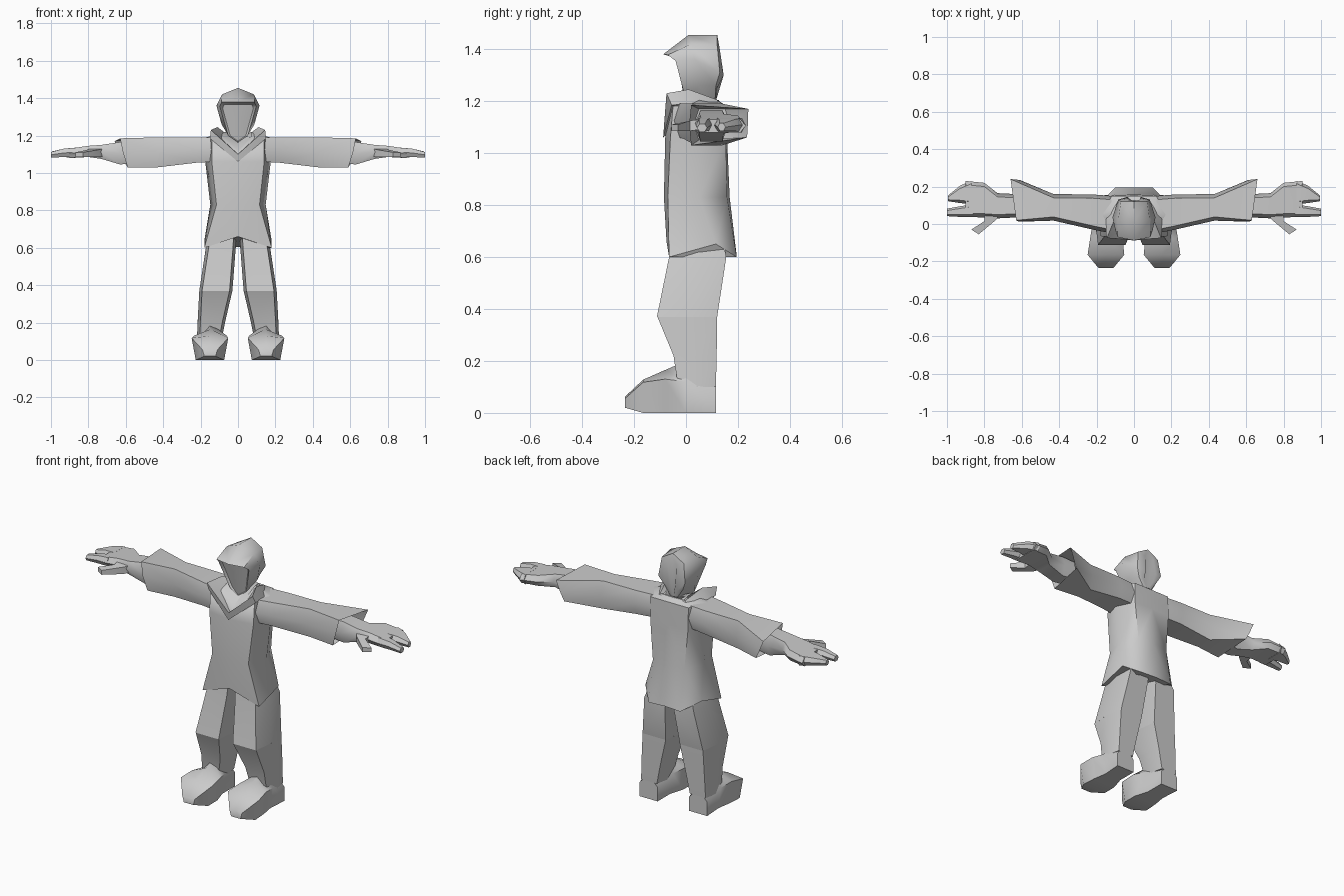
import bpy, bmesh, math


def loft(name, rings, closed=True, cap_start=True, cap_end=True, angle=50):
    """Skin a list of equal-length rings, then mirror across x = 0."""
    bm = bmesh.new()
    vs = [[bm.verts.new(p) for p in r] for r in rings]
    n = len(rings[0])
    for a, b in zip(vs, vs[1:]):
        for i in range(n if closed else n - 1):
            j = (i + 1) % n
            bm.faces.new((a[i], a[j], b[j], b[i]))
    if cap_start:
        bm.faces.new(vs[0][::-1])
    if cap_end:
        bm.faces.new(vs[-1])
    bmesh.ops.recalc_face_normals(bm, faces=bm.faces)
    me = bpy.data.meshes.new(name)
    bm.to_mesh(me)
    bm.free()
    ob = bpy.data.objects.new(name, me)
    bpy.context.collection.objects.link(ob)
    m = ob.modifiers.new("Mirror", 'MIRROR')
    m.use_clip = True
    bpy.ops.object.select_all(action='DESELECT')
    bpy.context.view_layer.objects.active = ob
    ob.select_set(True)
    bpy.ops.object.modifier_apply(modifier="Mirror")
    # consistent outward normals
    bm = bmesh.new()
    bm.from_mesh(ob.data)
    bmesh.ops.recalc_face_normals(bm, faces=bm.faces)
    bm.to_mesh(ob.data)
    bm.free()
    bpy.ops.object.shade_smooth_by_angle(angle=math.radians(angle))
    return ob


def hexagon(u0, u1, v0, v1, inset):
    vm = (v0 + v1) / 2
    return [(u0, vm), (u0 + inset, v1), (u1 - inset, v1),
            (u1, vm), (u1 - inset, v0), (u0 + inset, v0)]


def x_ring(x, y0, y1, z0, z1, inset=0.02, slant=0.0):
    """Hexagon across the arm; slant pushes its upper edge outward."""
    return [(x + slant * (z - z0), y, z) for y, z in hexagon(y0, y1, z0, z1, inset)]


def z_ring(z, x0, x1, y0, y1, inset=0.015):
    return [(x, y, z) for x, y in hexagon(x0, x1, y0, y1, inset)]


# Coat body: half rings from front centre round to back centre
loft("coat_body", [
    [(0, -.075, .66), (.18, -.065, .60), (.178, .115, .65), (.10, .195, .60), (0, .195, .605)],
    [(0, -.085, .83), (.115, -.07, .83), (.148, .05, .83), (.10, .158, .83), (0, .168, .83)],
    [(0, -.08, 1.06), (.14, -.06, 1.06), (.175, .05, 1.06), (.12, .153, 1.06), (0, .158, 1.06)],
    [(0, -.075, 1.09), (.14, -.05, 1.18), (.17, .05, 1.19), (.12, .15, 1.185), (0, .15, 1.185)],
    [(0, -.04, 1.12), (.07, -.02, 1.19), (.07, .05, 1.22), (.05, .115, 1.205), (0, .12, 1.205)],
], closed=False)

# Standing collar with a V front
loft("collar", [
    [(0, -.088, 1.06), (0, -.085, 1.10), (0, -.05, 1.09)],
    [(.15, -.055, 1.185), (.145, -.075, 1.23), (.075, -.03, 1.17)],
    [(.15, .03, 1.19), (.11, .01, 1.245), (.07, .04, 1.20)],
    [(.09, .13, 1.185), (.08, .12, 1.205), (.05, .10, 1.20)],
    [(0, .14, 1.185), (0, .125, 1.205), (0, .10, 1.20)],
], cap_start=False, cap_end=False, angle=35)

# Hooded head: recessed face, brim, crown, back of the head
loft("hooded_head", [
    [(0, -.035, 1.365), (.075, -.033, 1.365), (.082, -.025, 1.345), (.042, .01, 1.20), (0, .0, 1.17)],
    [(0, -.088, 1.38), (.088, -.07, 1.378), (.098, -.04, 1.355), (.052, .0, 1.20), (0, .0, 1.165)],
    [(0, .01, 1.455), (.085, .02, 1.42), (.115, .035, 1.36), (.088, .05, 1.26), (0, .05, 1.16)],
    [(0, .12, 1.455), (.07, .12, 1.415), (.085, .13, 1.31), (.06, .115, 1.26), (0, .11, 1.17)],
    [(0, .122, 1.44), (.03, .13, 1.40), (.035, .145, 1.30), (.03, .12, 1.25), (0, .115, 1.20)],
], closed=False)

# Wide sleeves, flared backward at the cuff and hollow at the end
loft("sleeves", [
    x_ring(.12, -.05, .15, 1.06, 1.19),
    x_ring(.22, -.03, .158, 1.055, 1.19),
    x_ring(.43, .018, .16, 1.03, 1.19),
    [(.615, .012, 1.11), (.63, .02, 1.185), (.66, .24, 1.17),
     (.635, .238, 1.11), (.61, .235, 1.06), (.59, .02, 1.03)],
    x_ring(.54, .03, .17, 1.05, 1.17),
])

# Forearm and palm
loft("hands", [
    x_ring(.50, .035, .16, 1.06, 1.16),
    x_ring(.63, .035, .16, 1.045, 1.165),
    x_ring(.73, .03, .165, 1.075, 1.15),
    x_ring(.80, .035, .22, 1.085, 1.145),
    x_ring(.90, .038, .23, 1.08, 1.13),
])

# Index finger, finger group and thumb
loft("index_fingers", [
    x_ring(.86, .038, .105, 1.085, 1.135, .012),
    x_ring(.93, .038, .095, 1.085, 1.13, .012),
    x_ring(1.0, .042, .082, 1.082, 1.112, .01),
])
loft("grouped_fingers", [
    x_ring(.87, .105, .23, 1.08, 1.135, .015),
    x_ring(.93, .112, .205, 1.085, 1.13, .015),
    x_ring(.995, .122, .152, 1.085, 1.115, .008),
])
loft("thumbs", [
    [(.72, .05, 1.09), (.72, .05, 1.13), (.80, .05, 1.13), (.80, .05, 1.09)],
    [(.74, .02, 1.085), (.74, .02, 1.125), (.80, .015, 1.125), (.80, .015, 1.085)],
    [(.83, -.055, 1.085), (.83, -.055, 1.11), (.87, -.03, 1.11), (.87, -.03, 1.085)],
])

# Trouser legs with a hard knee edge
loft("trouser_thighs", [
    z_ring(.72, .005, .13, -.05, .13),
    z_ring(.60, .012, .172, -.065, .155),
    z_ring(.37, .03, .207, -.112, .12),
])
loft("trouser_shins", [
    z_ring(.37, .03, .207, -.11, .12),
    z_ring(.22, .065, .215, -.048, .118),
    z_ring(.10, .09, .22, -.03, .115),
])


# Boots: five-sided sections with a peaked top
def boot_ring(y, x0, x1, z0, side, top, inset=.015):
    return [(x0 + inset, y, z0), (x1 - inset, y, z0), (x1, y, side),
            ((x0 + x1) / 2, y, top), (x0, y, side)]


loft("boots", [
    boot_ring(.115, .10, .215, 0, .08, .14, 0),
    boot_ring(.0, .085, .222, 0, .12, .20),
    boot_ring(-.08, .06, .235, 0, .13, .165),
    boot_ring(-.165, .052, .248, 0, .118, .128, .022),
    boot_ring(-.235, .11, .19, .02, .055, .062, .01),
])
